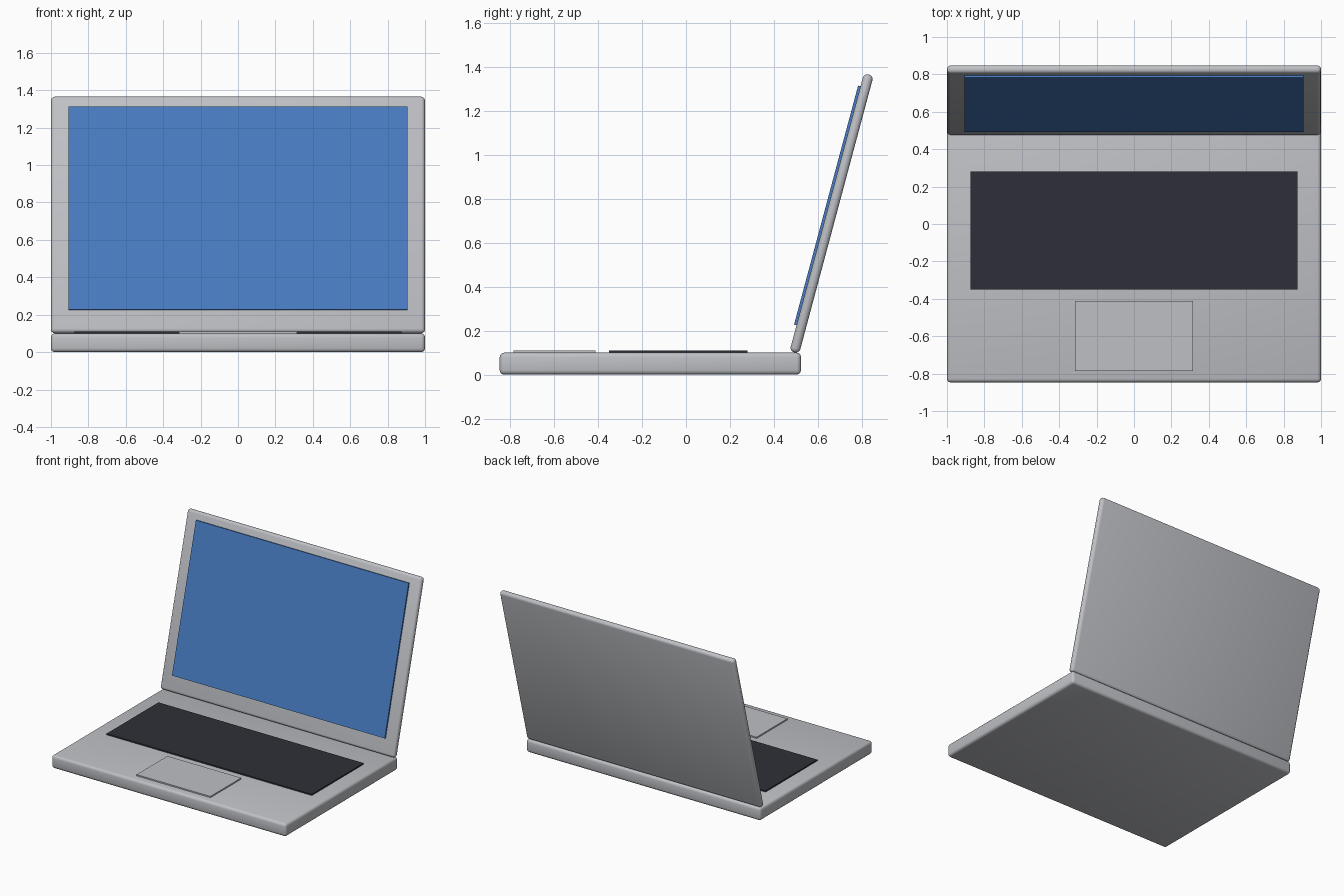
import bpy
import math
from mathutils import Matrix, Vector

cube = bpy.data.objects.get("Cube")
if cube:
    bpy.data.objects.remove(cube, do_unlink=True)


def material(name, rgb):
    mat = bpy.data.materials.new(name)
    mat.use_nodes = True
    mat.diffuse_color = (*rgb, 1)
    mat.node_tree.nodes["Principled BSDF"].inputs["Base Color"].default_value = (*rgb, 1)
    return mat


silver = material("silver casing", (0.52, 0.53, 0.56))
blue = material("blue display", (0.065, 0.2, 0.54))
charcoal = material("charcoal keys", (0.028, 0.028, 0.04))


def box(name, size, center, mat, bevel=0.0, frame=Matrix()):
    """Box of a given size, placed within a frame, with optional rounded edges."""
    bpy.ops.mesh.primitive_cube_add(size=1)
    obj = bpy.context.object
    obj.name = name
    obj.data.transform(Matrix.Diagonal((*size, 1)))
    obj.matrix_world = frame @ Matrix.Translation(Vector(center))
    obj.data.materials.append(mat)
    if bevel:
        mod = obj.modifiers.new("rounded edges", "BEVEL")
        mod.width = bevel
        mod.segments = 3
        bpy.ops.object.modifier_apply(modifier=mod.name)
        bpy.ops.object.shade_smooth_by_angle(angle=math.radians(40))
    return obj


# Lower half: casing, keyboard slab and trackpad
box("base", (2, 1.37, 0.1), (0, -0.162, 0.05), silver, 0.02)
box("keyboard", (1.75, 0.63, 0.02), (0, -0.035, 0.1), charcoal)
box("trackpad", (0.63, 0.375, 0.02), (0, -0.598, 0.1), silver)

# Upper half: lid leaning back, with the display on its front face
lean = Matrix.Translation((0, 0.662, 0.733)) @ Matrix.Rotation(math.radians(-15), 4, "X")
box("lid", (2, 0.045, 1.308), (0, 0, 0), silver, 0.02, lean)
box("screen", (1.815, 0.02, 1.125), (0, -0.024, 0.03), blue, 0, lean)
